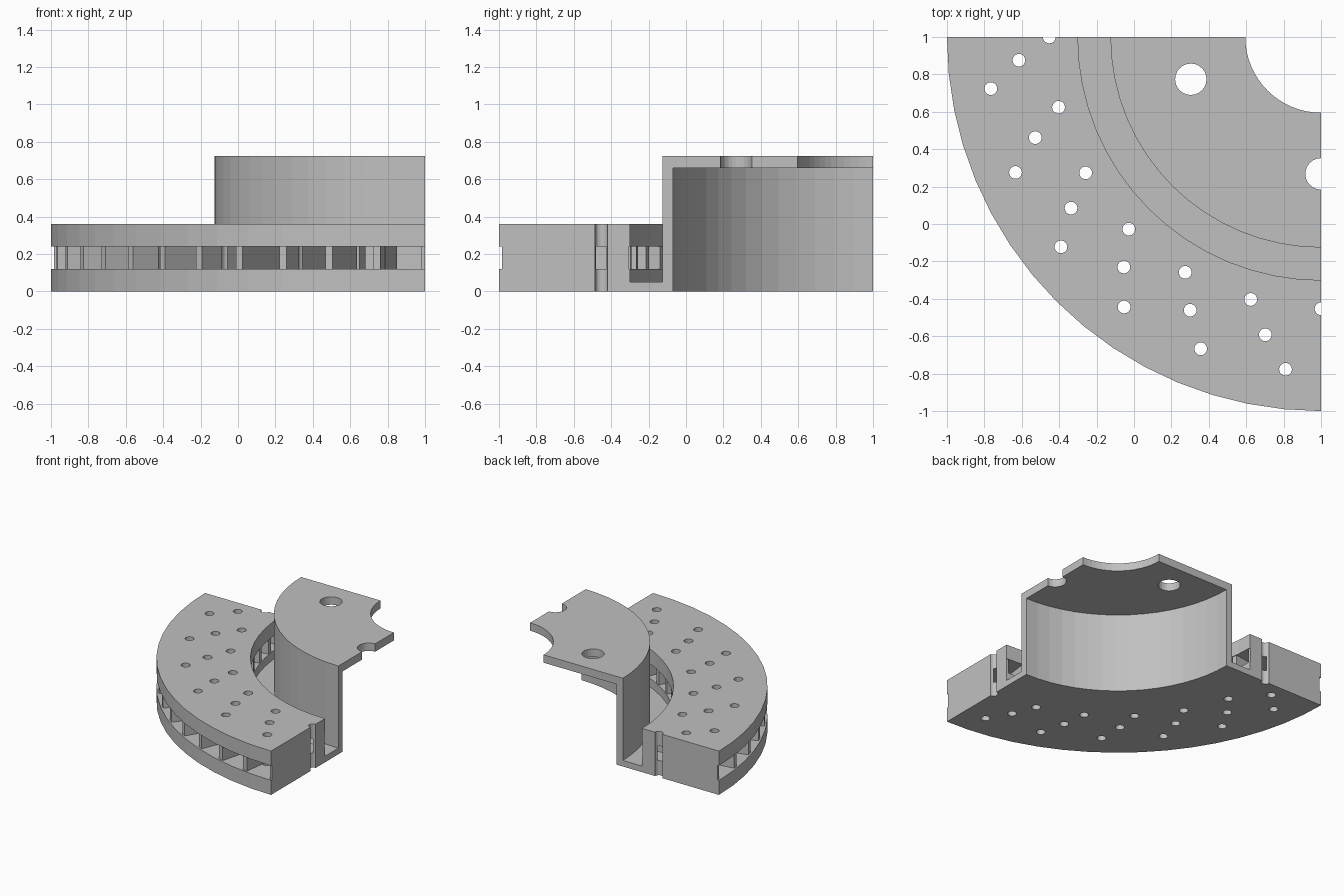
import bpy, bmesh, math
from mathutils import Matrix, Vector

cube = bpy.data.objects.get("Cube")
if cube:
    bpy.data.objects.remove(cube, do_unlink=True)

steel = bpy.data.materials.new("brushed grey steel")
steel.use_nodes = True
GREY = (0.53, 0.53, 0.53, 1)
steel.diffuse_color = GREY
steel.node_tree.nodes["Principled BSDF"].inputs["Base Color"].default_value = GREY

STEPS = 16          # facets around the quarter turn
RING_IN, RING_OUT = 1.3, 2.0
LOW, MID, HIGH = 0.12, 0.24, 0.36


def polar(r, deg, z):
    """Point around the disc axis, which stands on the back left corner."""
    a = math.radians(deg)
    return Vector((1 - r * math.sin(a), 1 - r * math.cos(a), z))


def finish(bm, name):
    bmesh.ops.recalc_face_normals(bm, faces=bm.faces)
    mesh = bpy.data.meshes.new(name)
    bm.to_mesh(mesh)
    bm.free()
    mesh.materials.append(steel)
    obj = bpy.data.objects.new(name, mesh)
    bpy.context.collection.objects.link(obj)
    return obj


def quarter_sweep(name, profile):
    """Turn a closed (radius, height) profile through a quarter circle."""
    bm = bmesh.new()
    rings = [[bm.verts.new(polar(r, 90 * i / STEPS, z)) for r, z in profile]
             for i in range(STEPS + 1)]
    n = len(profile)
    for a, b in zip(rings, rings[1:]):
        for j in range(n):
            k = (j + 1) % n
            bm.faces.new((a[j], a[k], b[k], b[j]))
    bm.faces.new(rings[0])
    bm.faces.new(rings[-1])
    return finish(bm, name)


def vane(index, count):
    """Radial rib; the two end ribs are halved by the cut planes."""
    deg = 90 * index / count
    half = 0.02
    lo = 0 if index == 0 else -half
    hi = 0 if index == count else half
    a = math.radians(deg)
    side = Vector((-math.cos(a), math.sin(a), 0))
    bm = bmesh.new()
    loops = []
    for z in (LOW, MID):
        loops.append([bm.verts.new(polar(r, deg, z) + side * s) for r, s in
                      ((1.305, lo), (1.985, lo), (1.985, hi), (1.305, hi))])
    for loop in loops:
        bm.faces.new(loop)
    for j in range(4):
        k = (j + 1) % 4
        bm.faces.new((loops[0][j], loops[0][k], loops[1][k], loops[1][j]))
    return finish(bm, f"cooling_vane_{index + 1}")


def drill(bm, r, deg, radius):
    centre = polar(r, deg, 0.4)
    bmesh.ops.create_cone(bm, cap_ends=True, segments=24, radius1=radius,
                          radius2=radius, depth=1.2,
                          matrix=Matrix.Translation(centre))


# Mounting hat, connecting flange and lower friction plate
hat = quarter_sweep("hat_and_lower_plate", [
    (0.405, 0.66), (1.07, 0.66), (1.07, 0), (RING_OUT, 0), (RING_OUT, LOW),
    (RING_IN, LOW), (RING_IN, 0.05), (1.126, 0.05), (1.126, 0.725), (0.405, 0.725)])

# Upper friction plate
upper = quarter_sweep("upper_plate", [
    (RING_IN, MID), (RING_OUT, MID), (RING_OUT, HIGH), (RING_IN, HIGH)])

# Cooling vanes between the plates
vanes = [vane(i, 12) for i in range(13)]

# Drill holes in slanted rows of three, plus the bolt holes
bm = bmesh.new()
for k in range(7):
    for r, shift in ((1.453, 0), (1.62, 4.4), (1.787, 8.9)):
        deg = 15 * k - shift
        if deg >= 0:
            drill(bm, r, deg, 0.034)
for deg in (0, 72):
    drill(bm, 0.732, deg, 0.084)
cutter = finish(bm, "hole_cutter")
cutter.hide_render = True

for part in [hat, upper] + vanes:
    mod = part.modifiers.new("holes", 'BOOLEAN')
    mod.operation = 'DIFFERENCE'
    mod.solver = 'EXACT'
    mod.object = cutter
    bpy.context.view_layer.objects.active = part
    bpy.ops.object.modifier_apply(modifier=mod.name)

bpy.data.objects.remove(cutter, do_unlink=True)
